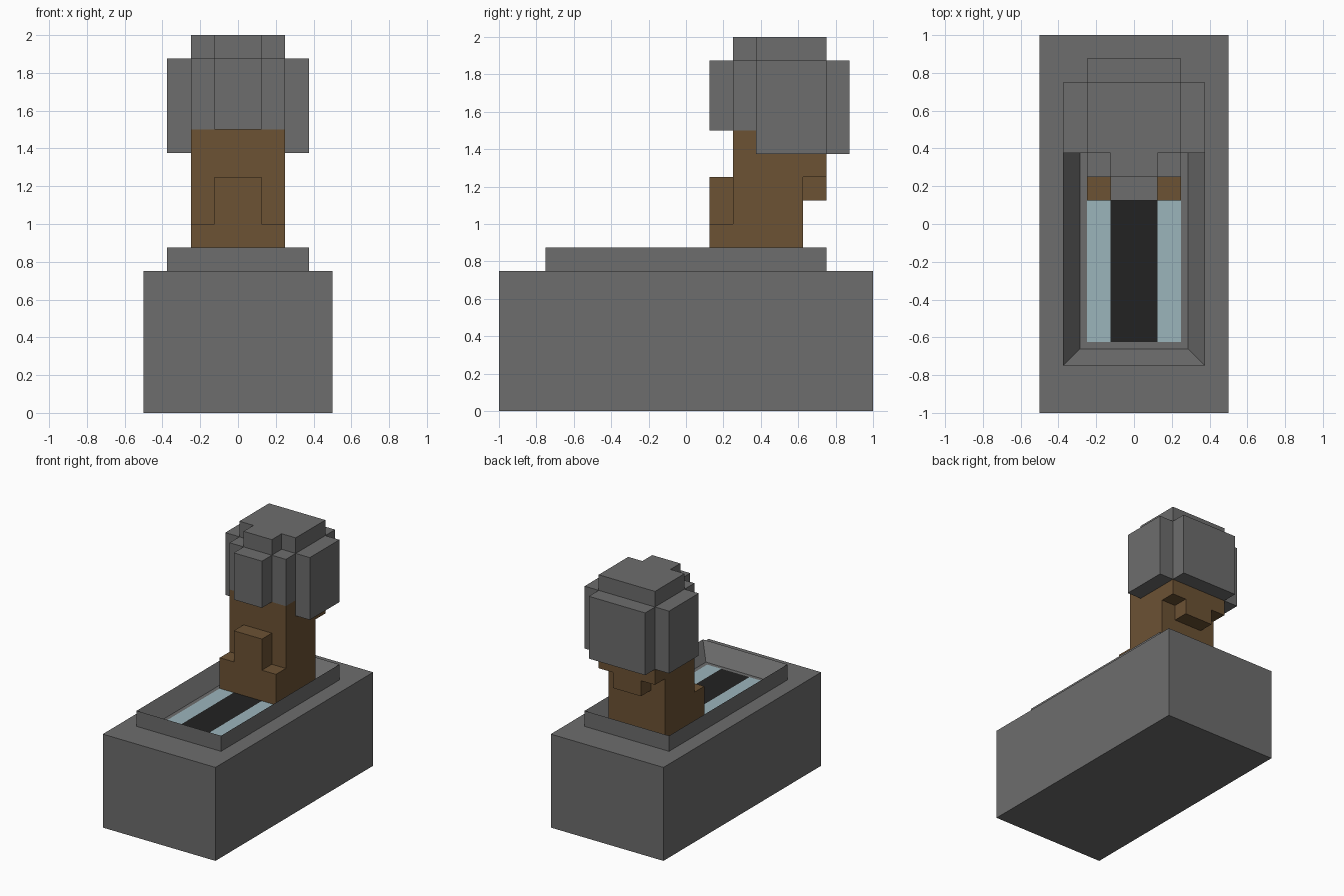
import bpy
import bmesh
from mathutils import Vector

U = 0.125  # block size; all part sizes below are in blocks

if "Cube" in bpy.data.objects:
    bpy.data.objects.remove(bpy.data.objects["Cube"], do_unlink=True)


def material(name, rgb):
    mat = bpy.data.materials.new(name)
    mat.use_nodes = True
    colour = (*rgb, 1.0)
    mat.diffuse_color = colour
    mat.node_tree.nodes["Principled BSDF"].inputs["Base Color"].default_value = colour
    return mat


STONE = material("stone_grey", (0.153, 0.153, 0.153))
BROWN = material("earth_brown", (0.15, 0.084, 0.034))
BLUE = material("pale_blue", (0.33, 0.46, 0.50))
BLACK = material("soft_black", (0.016, 0.016, 0.016))


def finish(name, bm, mat):
    bmesh.ops.recalc_face_normals(bm, faces=bm.faces)
    mesh = bpy.data.meshes.new(name)
    bm.to_mesh(mesh)
    bm.free()
    mesh.materials.append(mat)
    obj = bpy.data.objects.new(name, mesh)
    bpy.context.collection.objects.link(obj)
    return obj


def box_mesh(x, y, z):
    """Box spanning the given (low, high) ranges in blocks."""
    bm = bmesh.new()
    bmesh.ops.create_cube(bm, size=1)
    for v in bm.verts:
        v.co = Vector([U * r[int(c > 0)] for c, r in zip(v.co, (x, y, z))])
    return bm


def box(name, mat, x, y, z):
    return finish(name, box_mesh(x, y, z), mat)


def pair(name, mat, x, y, z):
    """Matching boxes on the left (+x) and right (-x)."""
    box("left_" + name, mat, x, y, z)
    box("right_" + name, mat, (-x[1], -x[0]), y, z)


def prism(name, mat, points, step):
    """Extrude a flat outline of points along step, in blocks."""
    bm = bmesh.new()
    face = bm.faces.new([bm.verts.new(Vector(p) * U) for p in points])
    ext = bmesh.ops.extrude_face_region(bm, geom=[face], use_keep_orig=True)
    verts = [g for g in ext["geom"] if isinstance(g, bmesh.types.BMVert)]
    bmesh.ops.translate(bm, verts=verts, vec=Vector(step) * U)
    return finish(name, bm, mat)


# Plinth
box("plinth", STONE, (-4, 4), (-8, 8), (0, 6))

# Raised rim around a sunken bed
bm = box_mesh((-3, 3), (-6, 6), (6, 7))
bm.normal_update()
top = max(bm.faces, key=lambda f: f.normal.z)
bottom = min(bm.faces, key=lambda f: f.normal.z)
bmesh.ops.inset_region(bm, faces=[top], thickness=U)
bmesh.ops.translate(bm, verts=list(top.verts), vec=(0, 0, -U))
bmesh.ops.delete(bm, geom=[top, bottom], context="FACES_ONLY")
finish("rim", bm, STONE)

# Coloured strips on the bed
bed = (6, 6.03)
box("centre_strip", BLACK, (-1, 1), (-5, 1), bed)
pair("strip", BLUE, (1, 2), (-5, 1), bed)

# Figure: side outline pulled across the width
side = [(1, 6), (5, 6), (5, 10), (6, 10), (6, 12), (2, 12), (2, 8), (1, 8)]
prism("body", BROWN, [(-2, y, z) for y, z in side], (4, 0, 0))
box("chest", BROWN, (-1, 1), (1, 2), (8, 10))
box("back_block", BROWN, (-1, 1), (5, 6), (9, 10))

# Crown: stepped plan outline raised upward
plan = [(-2, 6), (-2, 3), (-1, 3), (-1, 2), (1, 2), (1, 3), (2, 3), (2, 6)]
prism("crown", STONE, [(x, y, 12) for x, y in plan], (0, 0, 4))
pair("temple", STONE, (1, 2), (2, 3), (12, 15))
box("front_plate", STONE, (-1, 1), (1, 2), (12, 15))
pair("side_plate", STONE, (2, 3), (3, 6), (11, 15))
box("back_plate", STONE, (-2, 2), (6, 7), (11, 15))
